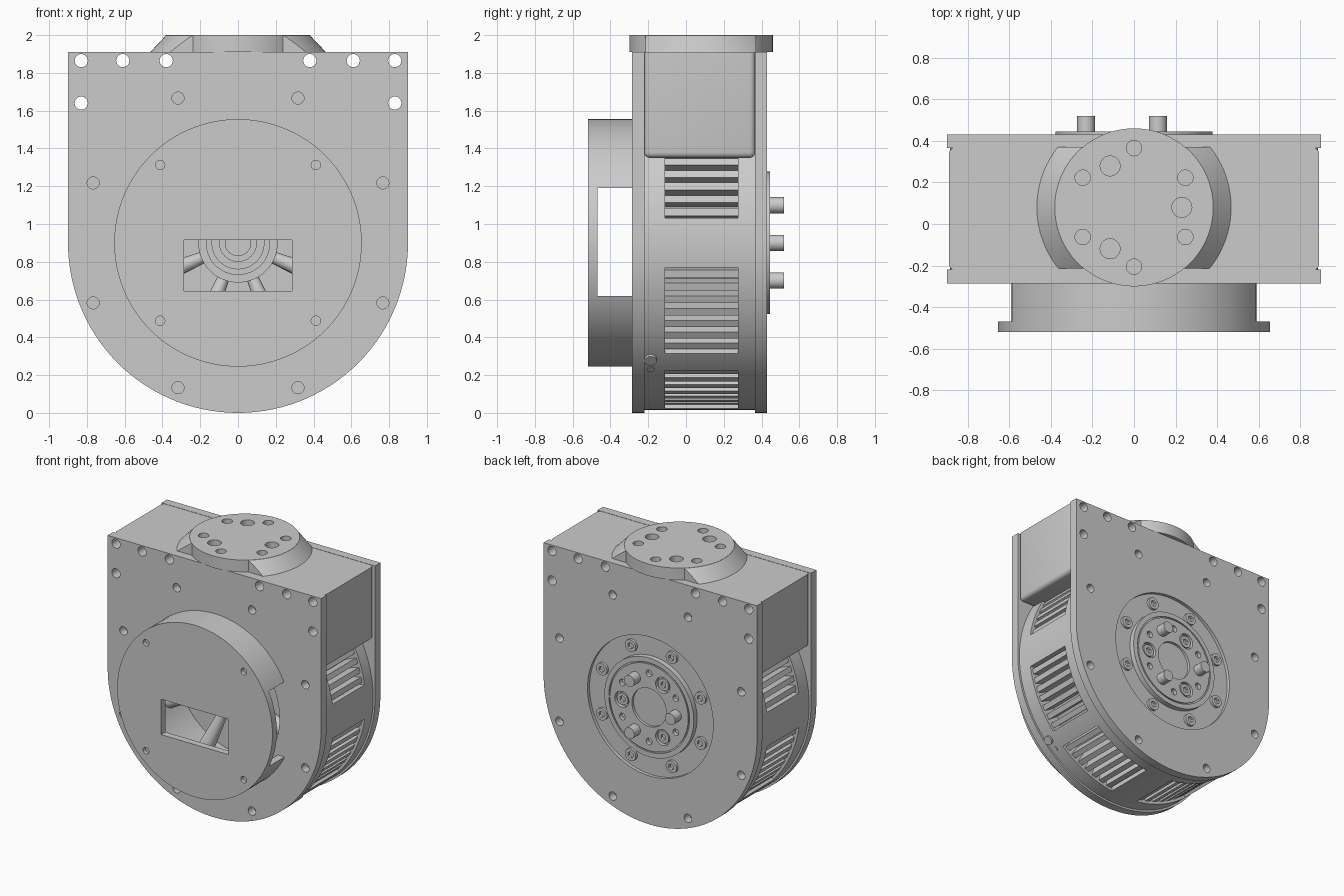
import bpy, bmesh
from math import sin, cos, radians, pi
from mathutils import Vector, Matrix

if "Cube" in bpy.data.objects:
    bpy.data.objects.remove(bpy.data.objects["Cube"])

grey = bpy.data.materials.new("plain_grey")
grey.use_nodes = True
grey.diffuse_color = (0.6, 0.6, 0.6, 1)
grey.node_tree.nodes["Principled BSDF"].inputs["Base Color"].default_value = (0.6, 0.6, 0.6, 1)

AXIS_Z = 0.9      # height of the main axis
FRONT, BACK = -0.285, 0.43


def cyl(bm, p0, p1, r0, r1=None, seg=96):
    p0, p1 = Vector(p0), Vector(p1)
    d = p1 - p0
    m = Matrix.Translation((p0 + p1) / 2) @ d.to_track_quat('Z', 'Y').to_matrix().to_4x4()
    bmesh.ops.create_cone(bm, cap_ends=True, segments=seg, radius1=r0,
                          radius2=r0 if r1 is None else r1, depth=d.length, matrix=m)


def ycyl(bm, x, z, y0, y1, r, seg=96):
    cyl(bm, (x, y0, z), (x, y1, z), r, seg=seg)


def box(bm, lo, hi):
    lo, hi = Vector(lo), Vector(hi)
    m = Matrix.Translation((lo + hi) / 2) @ Matrix.Diagonal((*(hi - lo), 1))
    return bmesh.ops.create_cube(bm, size=1, matrix=m)["verts"]


def prism(bm, outline, y0, y1):
    face = bm.faces.new([bm.verts.new((x, y0, z)) for x, z in outline])
    new = bmesh.ops.extrude_face_region(bm, geom=[face])["geom"]
    verts = [v for v in new if isinstance(v, bmesh.types.BMVert)]
    bmesh.ops.translate(bm, verts=verts, vec=(0, y1 - y0, 0))


def polar(r, deg, centre=AXIS_Z):
    return r * cos(radians(deg)), centre + r * sin(radians(deg))


def sector(r0, r1, a0, a1, steps):
    angles = [a0 + (a1 - a0) * i / steps for i in range(steps + 1)]
    return [polar(r1, a) for a in angles] + [polar(r0, a) for a in reversed(angles)]


def make(name, bm):
    bmesh.ops.recalc_face_normals(bm, faces=bm.faces)
    mesh = bpy.data.meshes.new(name)
    bm.to_mesh(mesh)
    bm.free()
    mesh.materials.append(grey)
    ob = bpy.data.objects.new(name, mesh)
    bpy.context.collection.objects.link(ob)
    return ob


def cut(ob, bm):
    cutter = make("cutter", bm)
    cutter.hide_render = True
    mod = ob.modifiers.new("cut", 'BOOLEAN')
    mod.operation, mod.solver, mod.object = 'DIFFERENCE', 'EXACT', cutter
    bpy.context.view_layer.objects.active = ob
    bpy.ops.object.modifier_apply(modifier=mod.name)
    bpy.data.objects.remove(cutter)


def through_holes(bm):
    for s in (-1, 1):
        for x, z in ((0.83, 1.865), (0.61, 1.865), (0.38, 1.865), (0.83, 1.64)):
            ycyl(bm, s * x, z, -0.6, 0.6, 0.035, 24)


def plate_holes():
    bm = bmesh.new()
    through_holes(bm)
    for k in range(8):
        ycyl(bm, *polar(0.83, 22.5 + 45 * k), -0.6, 0.6, 0.032, 24)
    return bm


parts = []

# Arched front and back plates
arch = [(-0.9, 1.91)] + [polar(0.9, 180 + 3 * i) for i in range(61)] + [(0.9, 1.91)]
for name, y0, y1 in (("front_plate", FRONT, -0.22), ("back_plate", 0.365, BACK)):
    bm = bmesh.new()
    prism(bm, arch, y0, y1)
    plate = make(name, bm)
    cut(plate, plate_holes())
    bm = bmesh.new()
    if name == "front_plate":
        ycyl(bm, 0, AXIS_Z, -0.6, 0, 0.55)
    else:
        ycyl(bm, 0, AXIS_Z, 0.405, 0.6, 0.53)
    cut(plate, bm)
    parts.append(plate)

# Round body with vent windows and a front cavity
bm = bmesh.new()
ycyl(bm, 0, AXIS_Z, -0.22, 0.365, 0.885, 128)
body = make("round_body", bm)
windows = [(8.5, 41.5), (-41.5, -8.5), (-82.5, -49.8)]
windows += [(180 - b, 180 - a) for a, b in windows]
bm = bmesh.new()
for a, b in windows:
    prism(bm, sector(0.77, 0.95, a, b, 12), -0.11, 0.275)
ycyl(bm, 0, AXIS_Z, -0.4, 0.05, 0.55)
cut(body, bm)
parts.append(body)

# Cooling fins in each window
bm = bmesh.new()
for a, b in windows:
    pitch = (b - a) / 7
    for i in range(7):
        mid = a + pitch * (i + 0.5)
        prism(bm, sector(0.76, 0.865, mid - pitch * 0.28, mid + pitch * 0.28, 1), -0.112, 0.277)
parts.append(make("cooling_fins", bm))

# Cable stub on the left side
bm = bmesh.new()
for r, deg, size in ((0.9, -44, 0.033), (0.89, -49, 0.02)):
    (x0, z0), (x1, z1) = polar(0.8, deg), polar(r, deg)
    cyl(bm, (x0, -0.187, z0), (x1, -0.187, z1), size, seg=24)
parts.append(make("cable_stub", bm))

# Upper block between the plates
bm = bmesh.new()
box(bm, (-0.89, -0.222, 1.35), (0.89, 0.367, 1.908))
edges = [e for e in bm.edges if min(v.co.z for v in e.verts) < 1.5]
bmesh.ops.bevel(bm, geom=edges, offset=0.03, segments=4, profile=0.5, affect='EDGES')
block = make("upper_block", bm)
bm = bmesh.new()
through_holes(bm)
cut(block, bm)
parts.append(block)

# Top mounting flange
FY = 0.08
bm = bmesh.new()
cyl(bm, (0, FY, 1.91), (0, FY, 2.0), 0.38)
flange = make("top_flange", bm)
bm = bmesh.new()
for count, start, r, size in ((6, 30, 0.285, 0.037), (3, 0, 0.23, 0.048)):
    for k in range(count):
        x, y = polar(r, start + k * 360 / count, FY)
        cyl(bm, (x, y, 1.93), (x, y, 2.1), size, seg=24)
cut(flange, bm)
parts.append(flange)

# Sloped shoulders of the flange, flat at front and back
bm = bmesh.new()
cyl(bm, (0, FY, 1.905), (0, FY, 1.999), 0.47, 0.381)
shoulder = make("flange_shoulder", bm)
bm = bmesh.new()
box(bm, (-1, 0.37, 1.8), (1, 1, 2.1))
box(bm, (-1, -1, 1.8), (1, -0.215, 2.1))
cut(shoulder, bm)
bm = bmesh.new()
cyl(bm, (0, FY, 1.8), (0, FY, 2.1), 0.374)
cut(shoulder, bm)
parts.append(shoulder)

# Hollow front cover with side openings and a slot
bm = bmesh.new()
ycyl(bm, 0, AXIS_Z, -0.52, FRONT, 0.655, 128)
cover = make("front_cover", bm)
bm = bmesh.new()
ycyl(bm, 0, AXIS_Z, -0.468, -0.2, 0.605)
cut(cover, bm)
bm = bmesh.new()
box(bm, (-1, -0.468, 0.62), (1, -0.2, 1.19))
cut(cover, bm)
bm = bmesh.new()
box(bm, (-0.285, -0.6, 0.645), (0.285, -0.4, 0.915))
for k in range(4):
    ycyl(bm, *polar(0.583, 45 + 90 * k), -0.6, -0.49, 0.025, 20)
cut(cover, bm)
parts.append(cover)

# Posts that hold the cover
bm = bmesh.new()
for k in range(4):
    ycyl(bm, *polar(0.583, 45 + 90 * k), -0.47, -0.28, 0.05, 24)
parts.append(make("cover_posts", bm))

# Stepped hub and spokes inside the cavity
bm = bmesh.new()
for r, y in ((0.21, -0.1), (0.17, -0.12), (0.14, -0.14), (0.1, -0.16), (0.07, -0.18)):
    ycyl(bm, 0, AXIS_Z, y, 0.06, r, 48)
parts.append(make("inner_hub", bm))
bm = bmesh.new()
for k in range(8):
    (x0, z0), (x1, z1) = polar(0.18, 22.5 + 45 * k), polar(0.56, 22.5 + 45 * k)
    cyl(bm, (x0, -0.04, z0), (x1, -0.1, z1), 0.03, 0.06, seg=16)
parts.append(make("inner_spokes", bm))

# Raised output disc on the back
bm = bmesh.new()
ycyl(bm, 0, AXIS_Z, 0.39, 0.445, 0.377)
disc = make("output_disc", bm)
bm = bmesh.new()
ycyl(bm, 0, AXIS_Z, 0.425, 0.6, 0.145, 48)
for k in range(3):
    ycyl(bm, *polar(0.23, 120 * k), 0.415, 0.6, 0.06, 32)
for k in range(6):
    ycyl(bm, *polar(0.26, 30 + 60 * k), 0.415, 0.6, 0.025, 20)
cut(disc, bm)
bm = bmesh.new()
ycyl(bm, 0, AXIS_Z, 0.438, 0.6, 0.335)
inner = bmesh.new()
prism(inner, sector(0.33, 0.34, 0, 358, 90), 0.435, 0.6)
bm.free()
cut(disc, inner)
parts.append(disc)

# Drive pins
bm = bmesh.new()
for k in range(3):
    ycyl(bm, *polar(0.23, 60 + 120 * k), 0.42, 0.52, 0.043, 32)
parts.append(make("drive_pins", bm))

# Socket screws on the recessed ring and the disc
heads, sockets = bmesh.new(), bmesh.new()
spots = [(polar(0.45, 22.5 + 45 * k), 0.425) for k in range(8)]
spots += [(polar(0.23, 120 * k), 0.438) for k in range(3)]
for (x, z), top in spots:
    ycyl(heads, x, z, 0.395, top, 0.046, 32)
    ycyl(sockets, x, z, top - 0.02, 0.6, 0.024, 6)
screws = make("socket_screws", heads)
cut(screws, sockets)
parts.append(screws)

# Smooth round walls, keep edges sharp
bpy.ops.object.select_all(action='DESELECT')
for ob in parts:
    ob.select_set(True)
bpy.context.view_layer.objects.active = parts[0]
bpy.ops.object.shade_smooth_by_angle(angle=radians(30))
